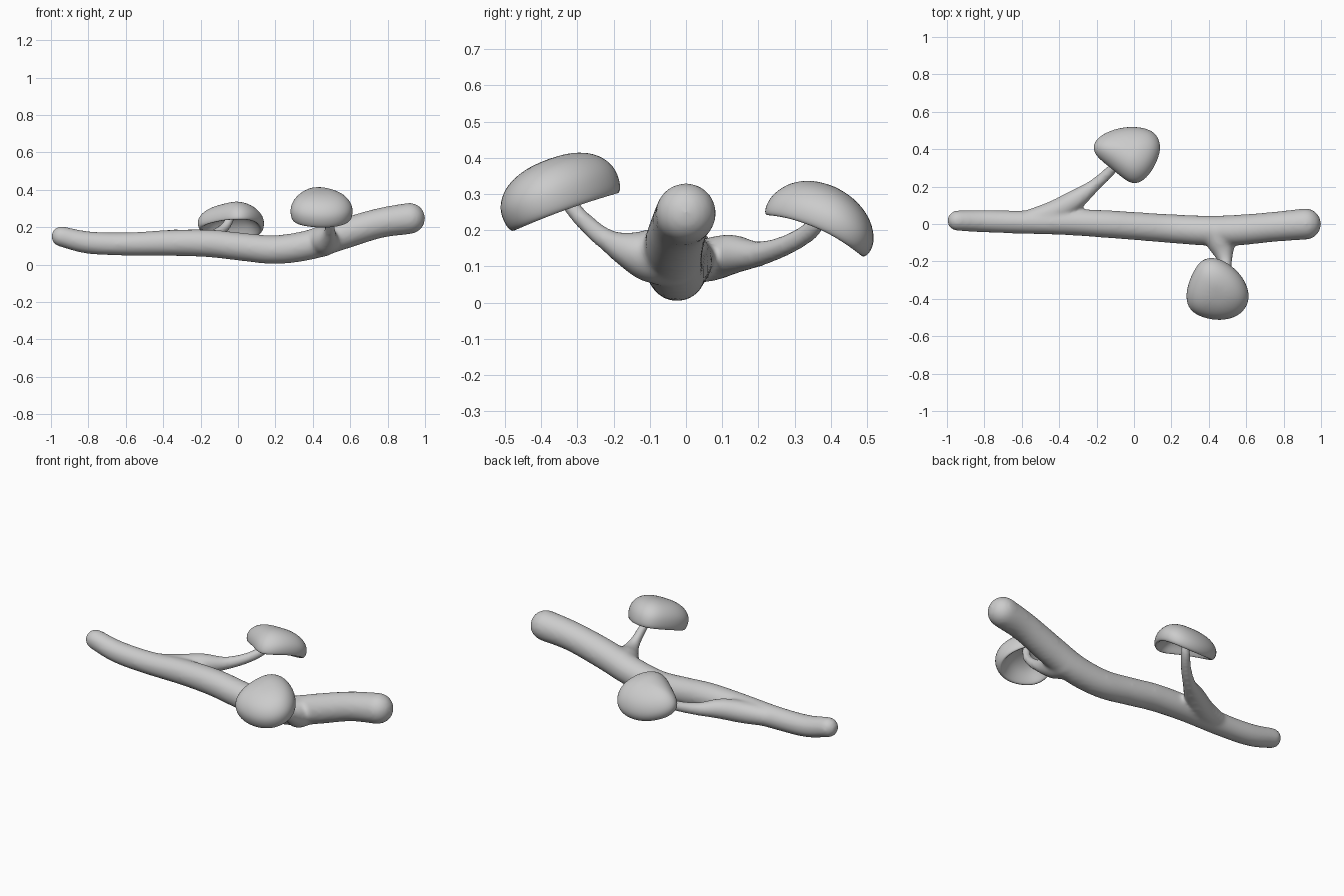
import bpy, bmesh, math
from mathutils import Vector

if "Cube" in bpy.data.objects:
    bpy.data.objects.remove(bpy.data.objects["Cube"])


def link(name, bm):
    bmesh.ops.recalc_face_normals(bm, faces=bm.faces)
    me = bpy.data.meshes.new(name)
    bm.to_mesh(me)
    bm.free()
    me.shade_smooth()
    ob = bpy.data.objects.new(name, me)
    bpy.context.collection.objects.link(ob)
    return ob


def spline(pts, steps=8):
    # Catmull-Rom samples through (x, y, z, radius) points
    p = [Vector(q) for q in pts]
    p = [2 * p[0] - p[1]] + p + [2 * p[-1] - p[-2]]
    out = []
    for i in range(1, len(p) - 2):
        a, b, c, d = p[i - 1:i + 3]
        for s in range(steps):
            t = s / steps
            out.append(0.5 * (2 * b + (c - a) * t + (2 * a - 5 * b + 4 * c - d) * t * t
                              + (3 * b - a - 3 * c + d) * t ** 3))
    return out + [p[-2]]


def limb(bm, pts, n=24):
    # tapered round tube with ball ends
    path = spline(pts)
    rings = []
    for i, q in enumerate(path):
        d = (path[min(i + 1, len(path) - 1)] - path[max(i - 1, 0)]).to_3d().normalized()
        side = d.cross(Vector((0, 0, 1))).normalized()
        up = side.cross(d)
        rings.append([bm.verts.new(q.to_3d() + q.w * (math.cos(a) * side + math.sin(a) * up))
                      for a in (2 * math.pi * k / n for k in range(n))])
    for r, s in zip(rings, rings[1:]):
        for k in range(n):
            bm.faces.new((r[k], r[(k + 1) % n], s[(k + 1) % n], s[k]))
    bm.faces.new(rings[0])
    bm.faces.new(rings[-1])
    for q in (path[0], path[-1]):
        ball = bmesh.ops.create_icosphere(bm, subdivisions=3, radius=q.w)
        bmesh.ops.translate(bm, verts=ball["verts"], vec=q.to_3d())


def cap(name, outline, centre, slope, arch, profile):
    # tilted hollow cap: outline seen from above, profile = (radius share, height)
    bm = bmesh.new()
    c = Vector(centre)
    nrm = Vector((0, -slope, 1)).normalized()

    def place(x, y, f, h):
        dx, dy = (x - c.x) * f, (y - c.y) * f
        return bm.verts.new(c + Vector((dx, dy, slope * dy - arch * dy * dy)) + nrm * h)

    n = len(outline)
    top = place(c.x, c.y, 0, profile[0][1])
    rings = [[place(x, y, f, h) for x, y in outline] for f, h in profile[1:-1]]
    low = place(c.x, c.y, 0, profile[-1][1])
    for k in range(n):
        j = (k + 1) % n
        bm.faces.new((top, rings[0][k], rings[0][j]))
        bm.faces.new((low, rings[-1][j], rings[-1][k]))
        for r, s in zip(rings, rings[1:]):
            bm.faces.new((r[k], s[k], s[j], r[j]))
    ob = link(name, bm)
    sub = ob.modifiers.new("round", "SUBSURF")
    sub.levels = sub.render_levels = 2
    return ob


# main branch with its two stems, fused and softened
bm = bmesh.new()
limb(bm, [(-0.944, 0.018, 0.15, 0.055), (-0.8, 0.015, 0.118, 0.06), (-0.6, 0.01, 0.11, 0.062),
          (-0.35, 0.01, 0.116, 0.07), (-0.15, 0.0, 0.113, 0.074), (0.02, -0.012, 0.095, 0.075),
          (0.2, -0.025, 0.08, 0.077), (0.38, -0.035, 0.105, 0.08), (0.55, -0.033, 0.16, 0.082),
          (0.75, -0.015, 0.22, 0.08), (0.917, 0.0, 0.247, 0.084)])
limb(bm, [(-0.58, 0.02, 0.11, 0.05), (-0.43, 0.065, 0.118, 0.06), (-0.32, 0.125, 0.133, 0.056),
          (-0.22, 0.2, 0.134, 0.036), (-0.13, 0.28, 0.16, 0.029), (-0.07, 0.345, 0.2, 0.027),
          (-0.04, 0.375, 0.25, 0.024)])
limb(bm, [(0.45, -0.04, 0.125, 0.085), (0.468, -0.11, 0.132, 0.073), (0.482, -0.165, 0.147, 0.05),
          (0.49, -0.21, 0.168, 0.034), (0.49, -0.26, 0.205, 0.027), (0.48, -0.32, 0.27, 0.024),
          (0.47, -0.34, 0.335, 0.022)])
branch = link("branch", bm)
rm = branch.modifiers.new("fuse", "REMESH")
rm.mode = "VOXEL"
rm.voxel_size = 0.01
rm.use_smooth_shade = True
sm = branch.modifiers.new("soften", "SMOOTH")
sm.factor = 0.5
sm.iterations = 14

# caps on the stems
cap("back_cap",
    [(-0.225, 0.415), (-0.2, 0.465), (-0.11, 0.51), (0, 0.525), (0.1, 0.505), (0.14, 0.455),
     (0.145, 0.39), (0.105, 0.3), (0.055, 0.24), (0, 0.22), (-0.05, 0.245), (-0.12, 0.305),
     (-0.205, 0.37)],
    (-0.02, 0.38, 0.25), -0.45, 1.5,
    [(0, 0.078), (0.4, 0.074), (0.75, 0.056), (0.95, 0.022), (1, -0.008), (0.97, -0.038),
     (0.89, -0.05), (0.8, -0.037), (0.6, 0), (0.3, 0.018), (0, 0.022)])
cap("front_cap",
    [(0.275, -0.4), (0.285, -0.33), (0.325, -0.24), (0.375, -0.188), (0.46, -0.19), (0.56, -0.26),
     (0.61, -0.34), (0.62, -0.41), (0.59, -0.47), (0.53, -0.508), (0.44, -0.52), (0.34, -0.495),
     (0.29, -0.455)],
    (0.445, -0.35, 0.315), 0.36, 0.3,
    [(0, 0.088), (0.4, 0.084), (0.75, 0.064), (0.95, 0.026), (1, -0.01), (0.97, -0.05),
     (0.89, -0.066), (0.8, -0.052), (0.6, -0.005), (0.3, 0.015), (0, 0.02)])
